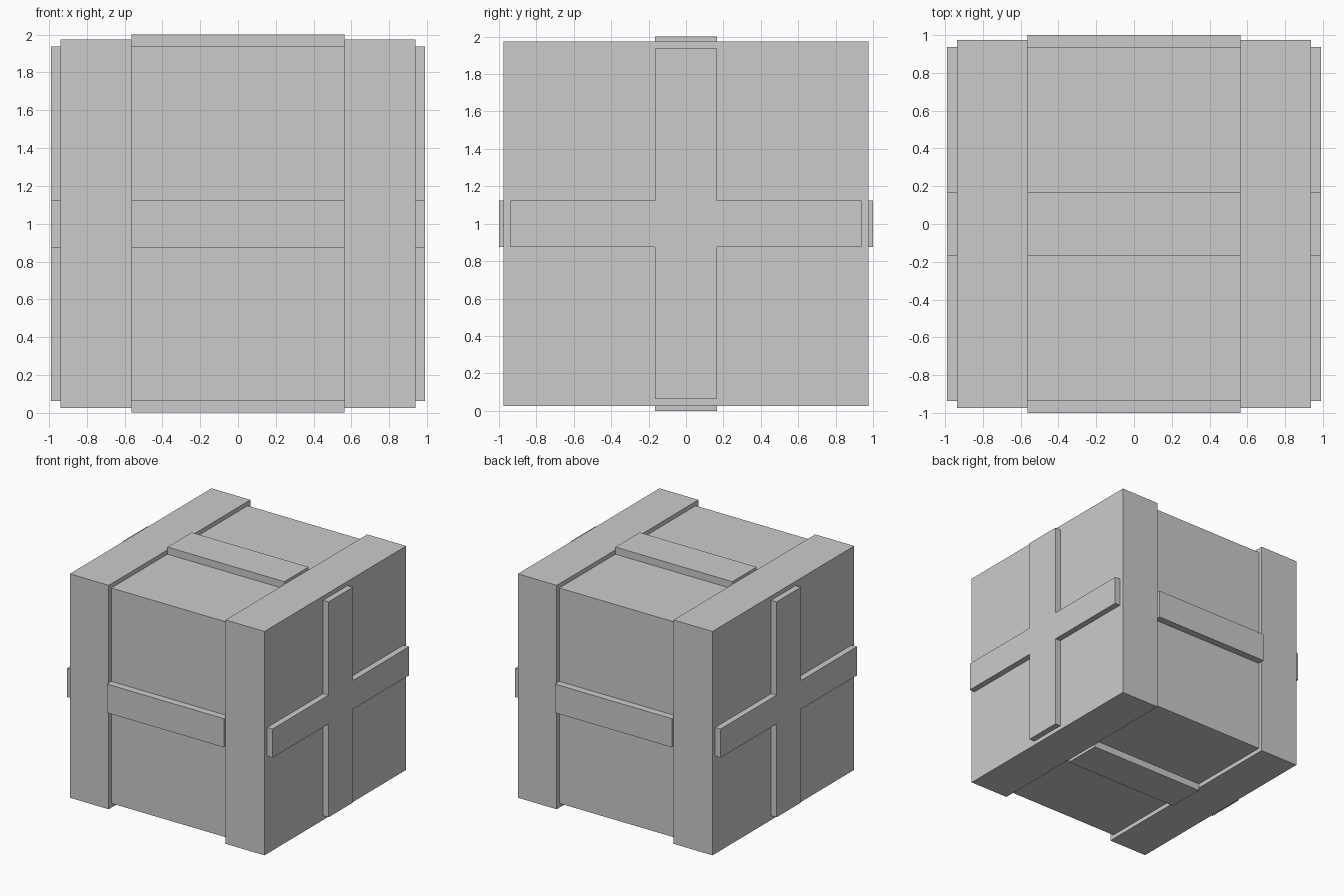
import bpy

if "Cube" in bpy.data.objects:
    bpy.data.objects.remove(bpy.data.objects["Cube"])

CORE_X, SLAB_X, CROSS_X = 0.563, 0.938, 0.99   # distances along the length
CORE, SLAB, BAND = 0.938, 0.975, 1.0           # half heights / depths
BAR_Y, BAR_Z = 0.167, 0.125                    # half widths of the strips


def prism(name, profile, x0, x1):
    """Extrude a (y, z) outline, relative to the cube centre, from x0 to x1."""
    n = len(profile)
    verts = [(x, y, z + 1) for x in (x0, x1) for y, z in profile]
    faces = [tuple(range(n))[::-1], tuple(range(n, 2 * n))]
    faces += [(i, (i + 1) % n, n + (i + 1) % n, n + i) for i in range(n)]
    mesh = bpy.data.meshes.new(name)
    mesh.from_pydata(verts, [], faces)
    obj = bpy.data.objects.new(name, mesh)
    bpy.context.collection.objects.link(obj)
    return obj


def rect(y0, y1, z0, z1):
    return [(y0, z0), (y1, z0), (y1, z1), (y0, z1)]


# Recessed middle block
prism("core_block", rect(-CORE, CORE, -CORE, CORE), -CORE_X, CORE_X)

# Raised strips along the middle block: front/back and top/bottom
for a, b, label in ((-BAND, -CORE, "low"), (CORE, BAND, "high")):
    side = "front" if label == "low" else "back"
    level = "bottom" if label == "low" else "top"
    prism(side + "_strip", rect(a, b, -BAR_Z, BAR_Z), -CORE_X, CORE_X)
    prism(level + "_strip", rect(-BAR_Y, BAR_Y, a, b), -CORE_X, CORE_X)

# Thick end slabs, each with a raised cross
cross = [(-BAR_Y, -CORE), (BAR_Y, -CORE), (BAR_Y, -BAR_Z), (CORE, -BAR_Z),
         (CORE, BAR_Z), (BAR_Y, BAR_Z), (BAR_Y, CORE), (-BAR_Y, CORE),
         (-BAR_Y, BAR_Z), (-CORE, BAR_Z), (-CORE, -BAR_Z), (-BAR_Y, -BAR_Z)]
for side, s in (("left", -1), ("right", 1)):
    prism(side + "_slab", rect(-SLAB, SLAB, -SLAB, SLAB),
          *sorted((s * CORE_X, s * SLAB_X)))
    prism(side + "_cross", cross, *sorted((s * SLAB_X, s * CROSS_X)))
